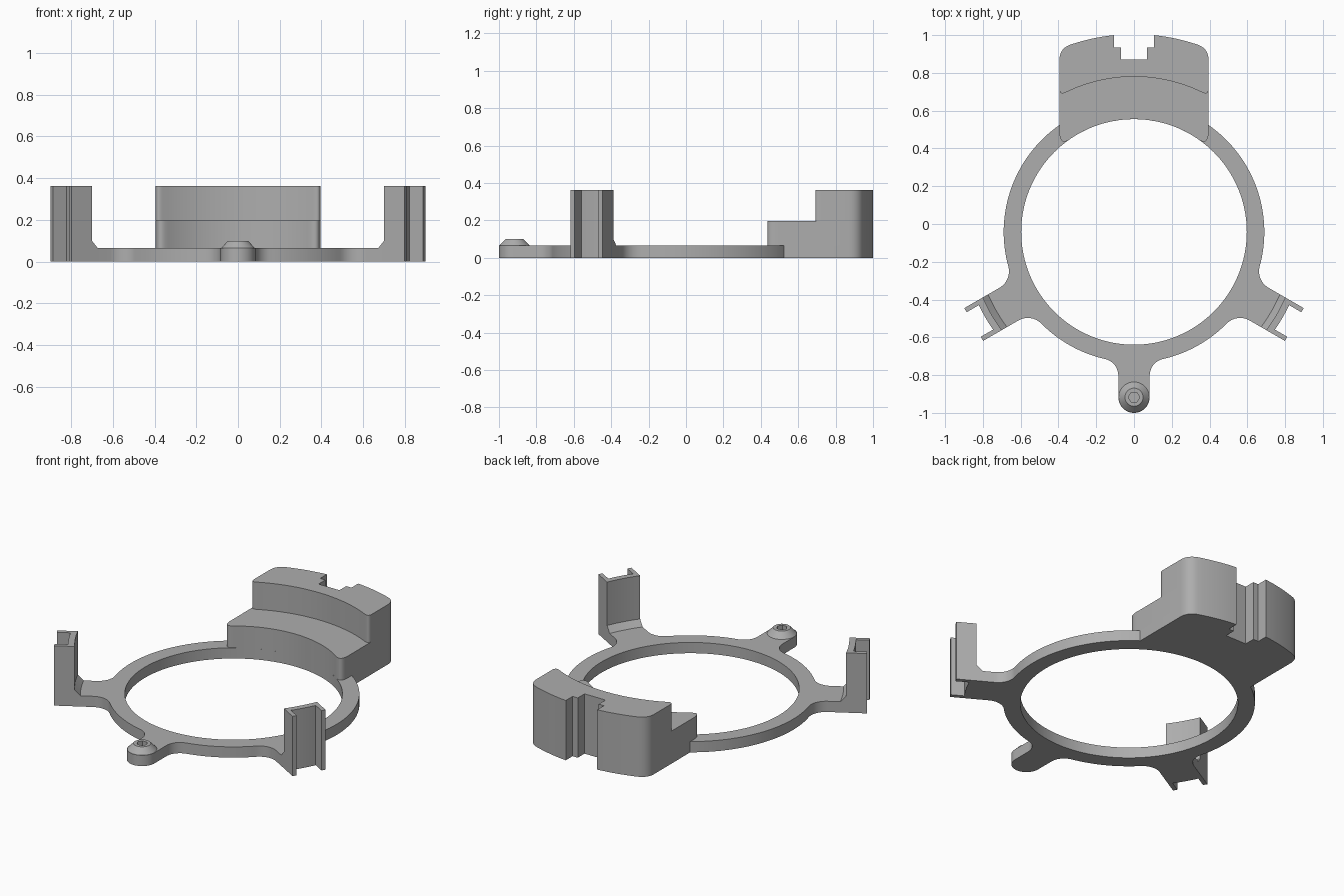
import bpy, bmesh
from math import sin, cos, pi, radians, sqrt, atan2, asin

cube = bpy.data.objects.get("Cube")
if cube:
    bpy.data.objects.remove(cube, do_unlink=True)

CY = -0.042                   # ring centre on y
R_IN, R_OUT = 0.597, 0.69     # ring radii
T = 0.065                     # base thickness
STEP, TOP = 0.197, 0.362      # block shelf and full height
W = 0.395                     # block half width
R_SHELF, R_BACK = 0.822, 1.047
CLIP_W, CLIP_R = 0.1, 0.872   # clip half width and inner wall radius

grey = bpy.data.materials.new("plain grey")
grey.use_nodes = True
grey.diffuse_color = (0.42, 0.42, 0.42, 1)
grey.node_tree.nodes["Principled BSDF"].inputs["Base Color"].default_value = grey.diffuse_color


def prism(name, loops, z0, z1, top_loops=None):
    """Solid between two heights; the first loop is the outline, others are holes."""
    bm = bmesh.new()
    lower, upper, edges = [], [], []
    for loop, top in zip(loops, top_loops or loops):
        lo = [bm.verts.new((x, y, z0)) for x, y in loop]
        up = [bm.verts.new((x, y, z1)) for x, y in top]
        edges += [bm.edges.new((lo[i - 1], lo[i])) for i in range(len(lo))]
        lower.append(lo)
        upper.append(up)
    bmesh.ops.triangle_fill(bm, use_beauty=True, use_dissolve=False, edges=edges)
    lift = {a: b for lo, up in zip(lower, upper) for a, b in zip(lo, up)}
    for face in list(bm.faces):
        bm.faces.new([lift[v] for v in reversed(face.verts)])
    for lo, up in zip(lower, upper):
        for i in range(len(lo)):
            bm.faces.new((lo[i - 1], lo[i], up[i], up[i - 1]))
    bmesh.ops.recalc_face_normals(bm, faces=bm.faces)
    mesh = bpy.data.meshes.new(name)
    bm.to_mesh(mesh)
    bm.free()
    mesh.materials.append(grey)
    obj = bpy.data.objects.new(name, mesh)
    bpy.context.collection.objects.link(obj)
    bpy.ops.object.select_all(action='DESELECT')
    obj.select_set(True)
    bpy.context.view_layer.objects.active = obj
    bpy.ops.object.shade_smooth_by_angle(angle=radians(30))
    return obj


def arc(cx, cy, r, a0, a1, n):
    return [(cx + r * cos(a0 + (a1 - a0) * i / n), cy + r * sin(a0 + (a1 - a0) * i / n))
            for i in range(n + 1)]


def circle(cx, cy, r, n):
    return arc(cx, cy, r, 0, 2 * pi, n)[:-1]


def mirrored(half):
    """Close a right-hand half outline across x = 0."""
    return half + [(-x, y) for x, y in reversed(half) if x > 1e-4]


def place(points, angle):
    """Turn (radial, sideways) points into plan positions around the ring centre."""
    c, s = cos(angle), sin(angle)
    return [(u * c - v * s, CY + u * s + v * c) for u, v in points]


def on_arc(r, x):
    return x, CY + sqrt(r * r - x * x)


def corner(r, t, sign):
    """Rounded corner from an arc of radius r to the block side."""
    p = on_arc(r, W)
    a = on_arc(r, W - t * p[1] / r - t * 0.04)
    b = (W, p[1] + sign * t)
    return [tuple((1 - k) ** 2 * a[i] + 2 * k * (1 - k) * p[i] + k * k * b[i] for i in (0, 1))
            for k in [j / 8 for j in range(9)]]


# Block outlines: right half of the back edge with its stepped notch
back_corner = corner(R_BACK, 0.06, -1)
x_end = back_corner[0][0]
back = back_corner[::-1] + [on_arc(R_BACK, x_end + (0.105 - x_end) * i / 8) for i in range(1, 9)]
back += [(0.105, 0.935), (0.07, 0.935), (0.07, 0.87)]


def block_outline(r_front, t):
    front = corner(r_front, t, 1)
    x = front[0][0]
    half = [on_arc(r_front, x * i / 16) for i in range(16)] + front + back
    return mirrored(half)


def arm_root(w, f):
    """Fillet from the ring to an arm side, and the ring angle where it starts."""
    uc = sqrt((R_OUT + f) ** 2 - (w + f) ** 2)
    start = atan2(w + f, uc)
    return arc(uc, w + f, f, start + pi, 1.5 * pi, 10), start


def flip(points):
    return [(u, -v) for u, v in reversed(points)]


# Base plate: ring, three arms and block footprint in one outline
side_angle, front_angle = radians(-30), radians(-90)
root, root_angle = arm_root(CLIP_W, 0.1)
half_span = asin(CLIP_W / CLIP_R)
side_arm = root + arc(0, 0, CLIP_R, half_span, -half_span, 8) + flip(root)
PIN_R = 0.083
PIN_U = 1.0 + CY - PIN_R
pin_root, pin_angle = arm_root(PIN_R, 0.09)
front_arm = pin_root + arc(PIN_U, 0, PIN_R, pi / 2, 0, 12)

half = back[::-1]
half += arc(0, CY, R_OUT, atan2(sqrt(R_OUT ** 2 - W ** 2), W), side_angle + root_angle, 36)[:-1]
half += place(side_arm, side_angle)
half += arc(0, CY, R_OUT, side_angle - root_angle, front_angle + pin_angle, 18)[1:-1]
half += place(front_arm, front_angle)
prism("base_ring", [mirrored(half), circle(0, CY, R_IN, 128)], 0, T)

# Stepped rear block
prism("block_lower", [block_outline(R_IN, 0.085)], T, STEP)
prism("block_upper", [block_outline(R_SHELF, 0.04)], STEP, TOP)

# Side clips: curved wall with two flanges, open outward
WALL_R, TIP, FLANGE = 0.908, 0.98, 0.025
inner_v = CLIP_W - FLANGE
inner_span = asin(inner_v / WALL_R)
channel = arc(0, 0, CLIP_R, -half_span, half_span, 8)
channel += [(TIP, CLIP_W), (TIP, inner_v)]
channel += arc(0, 0, WALL_R, inner_span, -inner_span, 8)
channel += [(TIP, -inner_v), (TIP, -CLIP_W)]


def band(r0, r1):
    a, b = asin(CLIP_W / r0), asin(CLIP_W / r1)
    return arc(0, 0, r0, -a, a, 8) + arc(0, 0, r1, b, -b, 8)


for name, angle in (("left", side_angle), ("right", pi - side_angle)):
    prism(name + "_clip", [place(channel, angle)], 0, TOP)
    # Sloped brace where the arm meets the clip wall
    prism(name + "_clip_brace", [place(band(0.84, 0.88), angle)], T, 0.1,
          [place(band(CLIP_R, 0.88), angle)])

# Tapered front boss with a hexagonal socket
boss_y = CY - PIN_U
socket = circle(0, boss_y, 0.03, 6)
prism("front_boss", [circle(0, boss_y, 0.081, 48), socket], T, 0.1,
      [circle(0, boss_y, 0.048, 48), socket])
